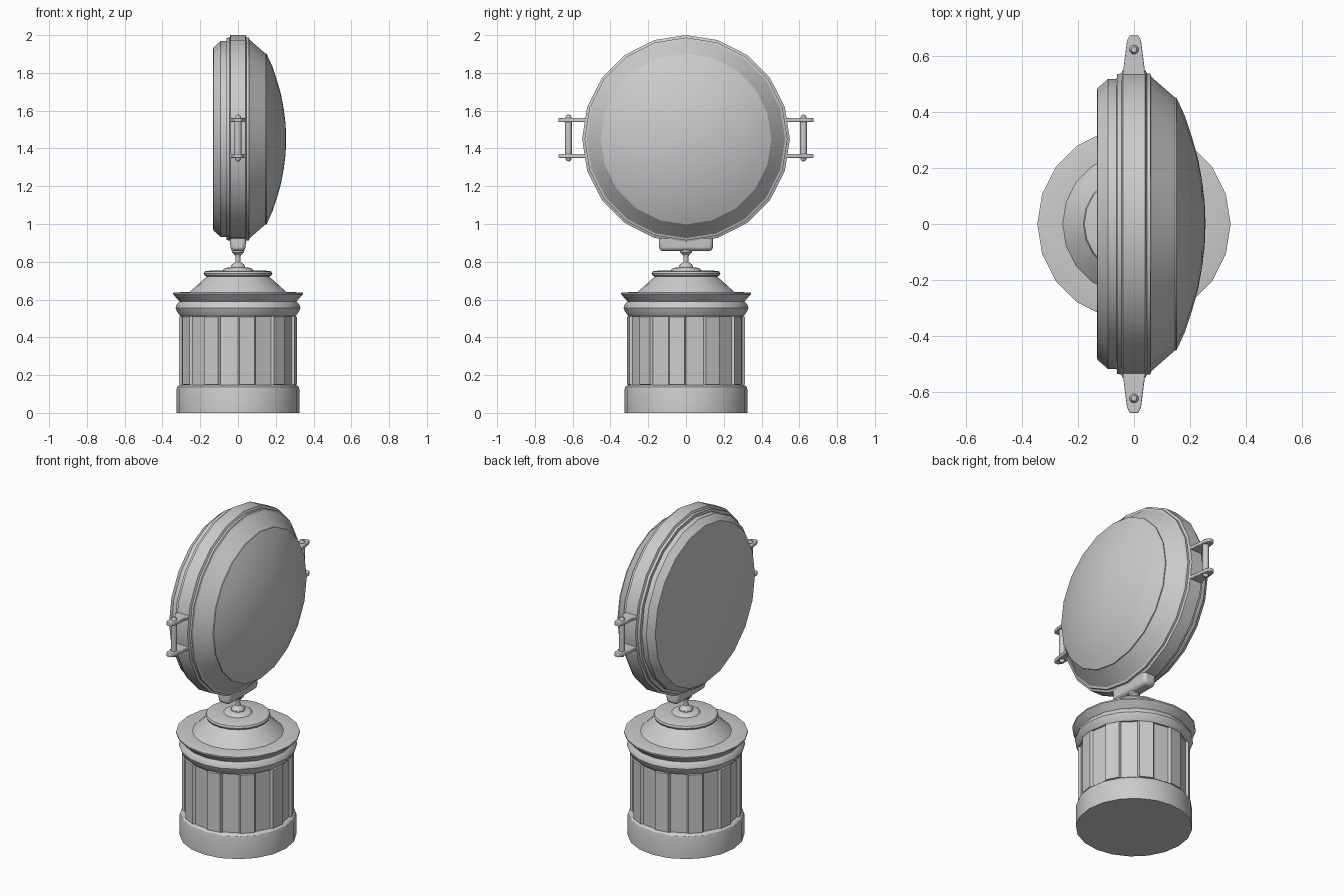
import bpy, bmesh, math

if "Cube" in bpy.data.objects:
    bpy.data.objects.remove(bpy.data.objects["Cube"])

SIDES = 20
HEAD_Z = 1.45


def finish(name, bm, bevel=0.0):
    bmesh.ops.recalc_face_normals(bm, faces=bm.faces[:])
    mesh = bpy.data.meshes.new(name)
    bm.to_mesh(mesh)
    bm.free()
    ob = bpy.data.objects.new(name, mesh)
    bpy.context.collection.objects.link(ob)
    if bevel:
        mod = ob.modifiers.new("Bevel", "BEVEL")
        mod.width, mod.segments = bevel, 2
    bpy.ops.object.select_all(action='DESELECT')
    ob.select_set(True)
    bpy.context.view_layer.objects.active = ob
    bpy.ops.object.shade_smooth_by_angle(angle=math.radians(30))
    return ob


def lathe(profile, place, sides=SIDES):
    """Revolve (radius, height) points; place maps r, h, angle to xyz."""
    bm = bmesh.new()
    rings = []
    for r, h in profile:
        n = sides if r > 0 else 1
        rings.append([bm.verts.new(place(r, h, 2 * math.pi * i / sides)) for i in range(n)])
    for a, b in zip(rings, rings[1:]):
        for i in range(sides):
            j = (i + 1) % sides
            quad = [a[i % len(a)], a[j % len(a)], b[j % len(b)], b[i % len(b)]]
            bm.faces.new(list(dict.fromkeys(quad)))
    for ring in (rings[0], rings[-1]):
        if len(ring) > 1:
            bm.faces.new(ring)
    return bm


def upright(x=0, y=0):
    return lambda r, h, a: (x + r * math.sin(a), y - r * math.cos(a), h)


def sideways(r, h, a):
    return (h, r * math.sin(a), HEAD_Z + r * math.cos(a))


# Pedestal foot
finish("pedestal_foot", lathe([(.325, 0), (.325, .125), (.321, .138), (.31, .147), (.29, .15)], upright()))

# Fluted drum: every second facet is raised into a chamfered rib
bm = lathe([(.297, .145), (.297, .515)], upright())
bm.faces.ensure_lookup_table()
bmesh.ops.recalc_face_normals(bm, faces=bm.faces[:])
ribs = [bm.faces[i] for i in range(0, SIDES, 2)]
bmesh.ops.inset_individual(bm, faces=ribs, thickness=.009, depth=.016)
finish("fluted_drum", bm)

# Moulded collar, flared rim and sloping cap
finish("collar", lathe([(.29, .508), (.305, .512), (.322, .535), (.33, .555), (.326, .572), (.31, .59), (.28, .592)], upright()))
finish("flared_rim", lathe([(.29, .585), (.306, .588), (.345, .628), (.345, .636), (.338, .638), (.25, .64)], upright()))
finish("sloping_cap", lathe([(.258, .636), (.245, .65), (.165, .722), (.178, .727), (.182, .737), (.177, .748), (.165, .752),
                             (.08, .755), (.074, .763), (.065, .768), (.03, .77)], upright()))

# Swivel stem
finish("swivel_stem", lathe([(.038, .765), (.038, .776), (.03, .788), (.014, .798), (.012, .82), (.016, .835),
                             (.032, .85), (.035, .87)], upright()))

# Cradle block under the head
bm = bmesh.new()
bmesh.ops.create_cube(bm, size=1)
for v in bm.verts:
    v.co = (v.co.x * (.09 if v.co.z > 0 else .076), v.co.y * .285, .898 + v.co.z * .082)
finish("cradle_block", bm, .018)

# Round head casing with raised band and stepped back
finish("head_casing", lathe([(.475, -.132), (.485, -.13), (.518, -.092), (.518, -.062), (.535, -.06), (.537, -.045),
                             (.55, -.04), (.55, .04), (.537, .046), (.537, .058), (.525, .062), (.455, .142),
                             (.448, .15), (.44, .15)], sideways))

# Bulging front lens
finish("front_dome", lathe([(.452, .14), (.452, .151), (.385, .182), (.31, .207), (.235, .228), (.16, .242),
                            (.08, .252), (0, .255)], sideways))

# Handles: two tapered lugs and an upright pin on each side
for side, label in ((1, "back"), (-1, "front")):
    for z, level in ((1.36, "lower"), (1.55, "upper")):
        bm = bmesh.new()
        half = [(.043, .52), (.039, .545), (.025, .655), (.015, .675)]
        outline = half + [(-x, y) for x, y in reversed(half)]
        face = bm.faces.new([bm.verts.new((x, y * side, z - .01)) for x, y in outline])
        top = bmesh.ops.extrude_face_region(bm, geom=[face])["geom"]
        bmesh.ops.translate(bm, vec=(0, 0, .02), verts=[g for g in top if isinstance(g, bmesh.types.BMVert)])
        finish(f"{label}_{level}_lug", bm, .004)
    pin = [(0, 1.331), (.01, 1.334), (.016, 1.345), (.018, 1.37), (.018, 1.54), (.016, 1.566), (.01, 1.577), (0, 1.58)]
    finish(f"{label}_handle_pin", lathe(pin, upright(0, .622 * side), 12))
